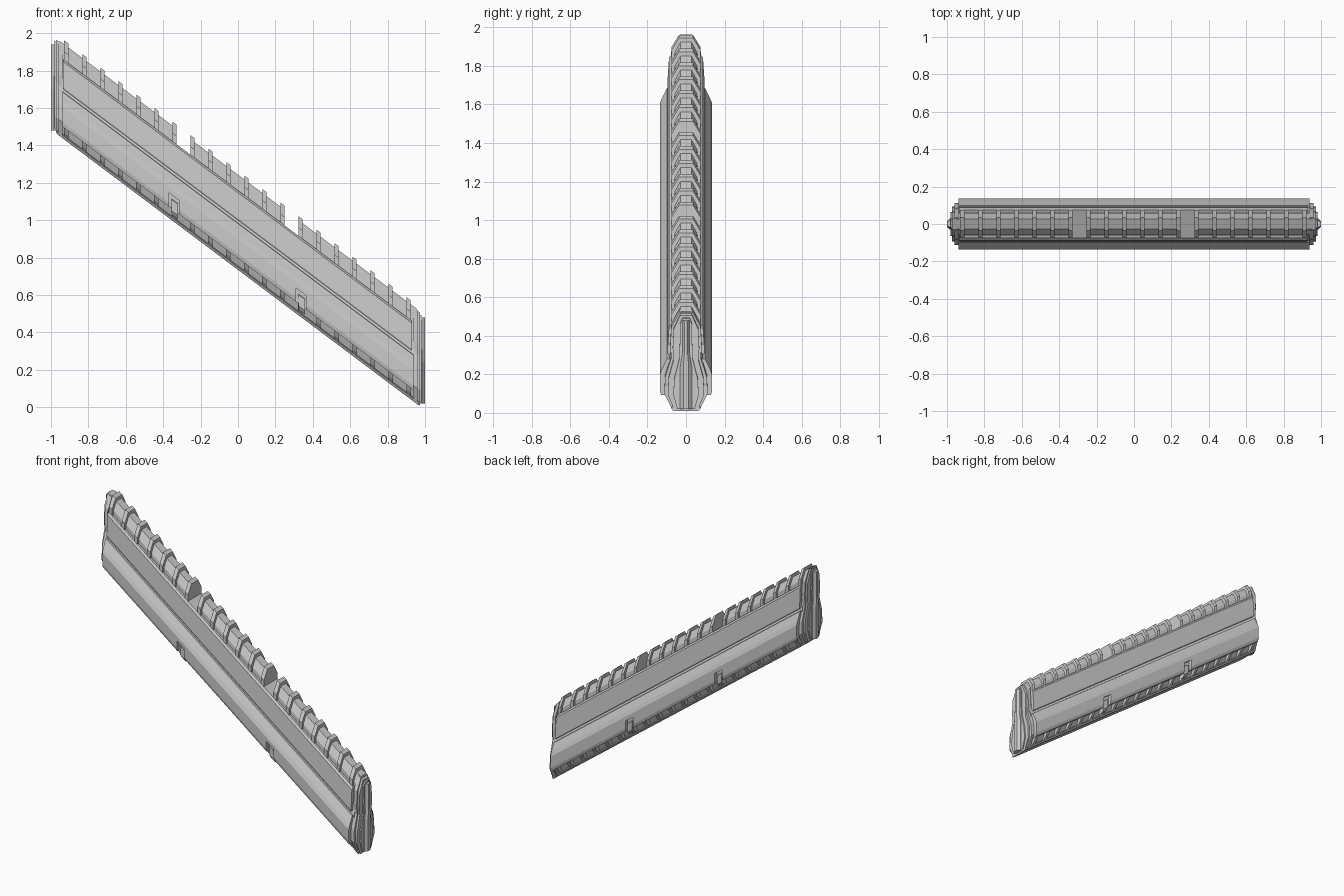
import bpy, bmesh

if "Cube" in bpy.data.objects:
    bpy.data.objects.remove(bpy.data.objects["Cube"])

SLOPE, BASE = -0.75, 0.735          # the wall is sheared down along x
STEP = 1.83 / 19                    # rib spacing
RIB_X = [-0.918 + STEP * i for i in range(20)]


def z_at(x, h):
    return BASE + SLOPE * x + h


def mirrored(half):
    """Closed y/h outline from the +y half, listed bottom to top."""
    return half + [(-y, h) for y, h in reversed(half)]


def add_prism(bm, outline, x0, x1, end_scale=1.0):
    """Extrude a y/h outline along x, sheared to the slope."""
    rings = []
    for x, s in ((x0, 1.0), (x1, end_scale)):
        rings.append([bm.verts.new((x, y * s, z_at(x, h))) for y, h in outline])
    n = len(outline)
    for i in range(n):
        j = (i + 1) % n
        bm.faces.new((rings[0][i], rings[0][j], rings[1][j], rings[1][i]))
    bm.faces.new(rings[0][::-1])
    bm.faces.new(rings[1])


def make(name, pieces):
    """One object out of several (outline, x0, x1[, scale]) pieces."""
    bm = bmesh.new()
    for p in pieces:
        add_prism(bm, *p)
    bmesh.ops.recalc_face_normals(bm, faces=bm.faces)
    mesh = bpy.data.meshes.new(name)
    bm.to_mesh(mesh)
    bm.free()
    obj = bpy.data.objects.new(name, mesh)
    bpy.context.collection.objects.link(obj)
    return obj


# inner core and bottom rail
core = mirrored([(0.06, 0.01), (0.088, 0.08), (0.088, 0.25), (0.078, 0.28), (0.06, 0.42)])
make("core", [(core, -0.945, 0.945)])
rail = mirrored([(0.068, 0.0), (0.078, 0.016), (0.06, 0.024)])
make("bottom_rail", [(rail, -0.965, 0.965)])

# wide lower armour panel with notches at the two joints
lower = mirrored([(0.10, 0.062), (0.13, 0.062), (0.136, 0.085), (0.136, 0.165),
                  (0.125, 0.195), (0.098, 0.248), (0.085, 0.25)])
panel = make("lower_panel", [(lower, -0.938, 0.938)])
notch = [(0.112, 0.03), (0.2, 0.03), (0.2, 0.135), (0.112, 0.135)]
flip = [(-y, h) for y, h in notch]
cutter = make("notch_cutter", [(o, x - 0.028, x + 0.028)
                               for x in (-0.342, 0.338) for o in (notch, flip)])
cutter.hide_render = True
cutter.hide_viewport = True
mod = panel.modifiers.new("notches", 'BOOLEAN')
mod.operation = 'DIFFERENCE'
mod.object = cutter

# little latch inside each notch
latch = mirrored([(0.108, 0.03), (0.122, 0.05), (0.122, 0.11), (0.108, 0.115)])
make("notch_latches", [(latch, x - 0.014, x + 0.02) for x in (-0.342, 0.338)])

# upper panel
upper = mirrored([(0.094, 0.266), (0.097, 0.275), (0.088, 0.412), (0.075, 0.425)])
make("upper_panel", [(upper, -0.932, 0.928)])

# faceted spine in three lengths, open at the joints
spine = mirrored([(0.06, 0.41), (0.058, 0.455), (0.028, 0.508)])
make("spine", [(spine, -0.955, RIB_X[6]),
               (spine, RIB_X[7], RIB_X[12]),
               (spine, RIB_X[13], 0.955)])

# ribs over the spine
top_rib = mirrored([(0.076, 0.40), (0.074, 0.468), (0.036, 0.53)])
make("spine_ribs", [(top_rib, x - 0.011, x + 0.011) for x in RIB_X])

# bracket ribs under the lower panel
low_rib = mirrored([(0.072, 0.012), (0.098, 0.035), (0.118, 0.066), (0.118, 0.09)])
make("lower_ribs", [(low_rib, x - 0.012, x + 0.012) for x in RIB_X])

# end frames: stepped flanges, inner plate and a vertical locking post
outer = mirrored([(0.07, 0.0), (0.112, 0.085), (0.108, 0.17), (0.076, 0.27),
                  (0.082, 0.33), (0.076, 0.43), (0.035, 0.505)])
flange = [(y * 0.84, h * 0.985 + 0.003) for y, h in outer]
channel = mirrored([(0.045, 0.02), (0.065, 0.09), (0.062, 0.17), (0.034, 0.28),
                    (0.03, 0.46), (0.018, 0.49)])
for side, s in (("left", -1), ("right", 1)):
    make(side + "_end_frame", [(outer, s * 0.938, s * 0.96),
                               (flange, s * 0.958, s * 0.972)])
    make(side + "_end_plate", [(channel, s * 0.97, s * 0.98)])
    z0 = 1.48 if s < 0 else 0.02
    bm = bmesh.new()
    plan = [(0.968, -0.03), (0.985, -0.03), (1.0, -0.014),
            (1.0, 0.014), (0.985, 0.03), (0.968, 0.03)]
    rings = []
    for z, k in ((z0, 1.0), (z0 + 0.22, 1.0), (z0 + 0.29, 0.6), (z0 + 0.46, 0.6)):
        rings.append([bm.verts.new((s * x, y * k, z)) for x, y in plan])
    for a, b in zip(rings, rings[1:]):
        for i in range(6):
            j = (i + 1) % 6
            bm.faces.new((a[i], a[j], b[j], b[i]))
    bm.faces.new(rings[0])
    bm.faces.new(rings[-1])
    bmesh.ops.recalc_face_normals(bm, faces=bm.faces)
    mesh = bpy.data.meshes.new(side + "_locking_post")
    bm.to_mesh(mesh)
    bm.free()
    bpy.context.collection.objects.link(bpy.data.objects.new(side + "_locking_post", mesh))
